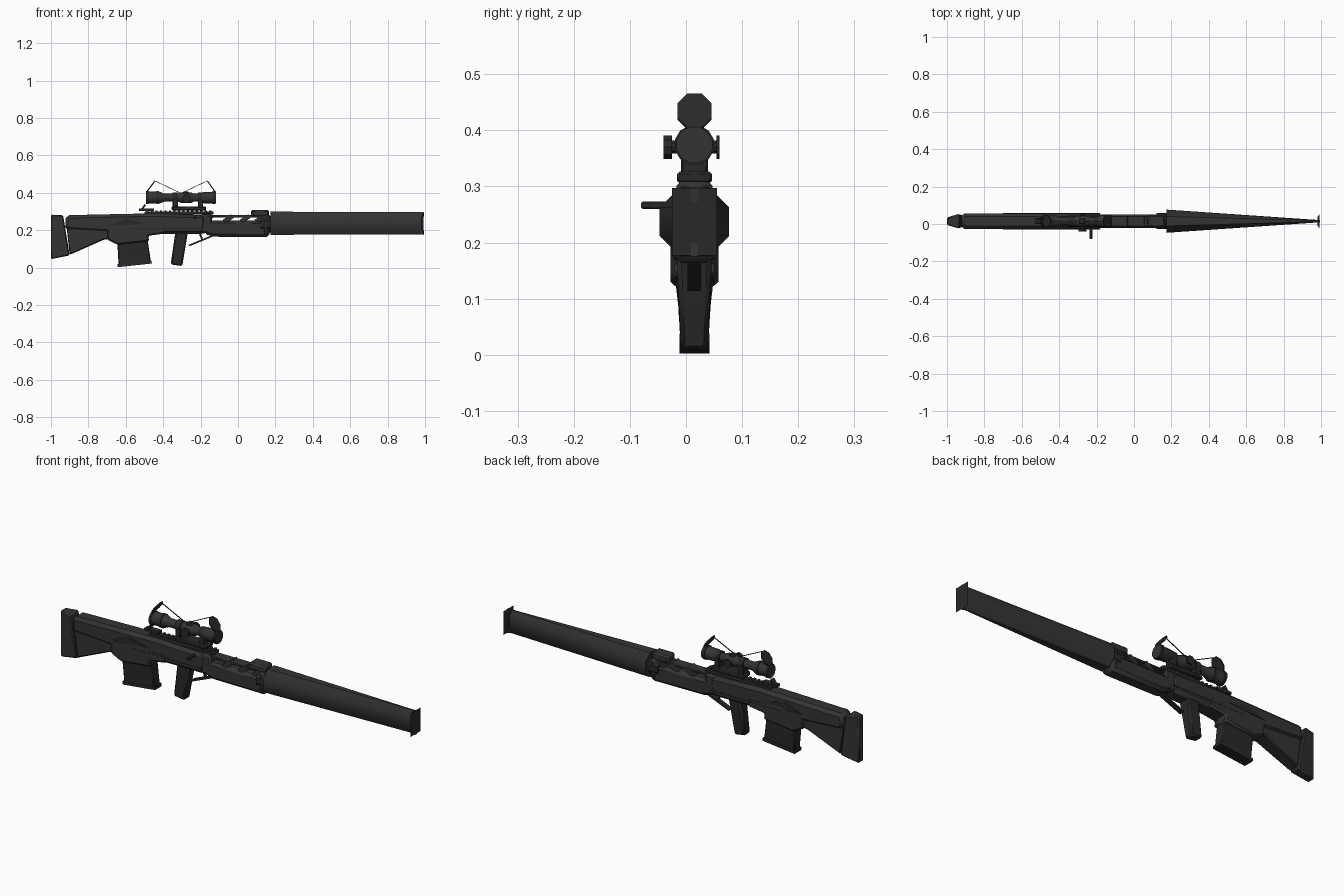
import bpy, bmesh, math
from mathutils import Vector

if "Cube" in bpy.data.objects:
    bpy.data.objects.remove(bpy.data.objects["Cube"])

YC = 0.015  # centre plane of the rifle


def material(name, v):
    m = bpy.data.materials.new(name)
    m.use_nodes = True
    m.diffuse_color = (v, v, v, 1)
    m.node_tree.nodes["Principled BSDF"].inputs["Base Color"].default_value = (v, v, v, 1)
    return m


GREY = material("dark grey", 0.034)
BLACK = material("soft black", 0.022)


def finish(name, bm, mat, bevel=0.0):
    bmesh.ops.recalc_face_normals(bm, faces=bm.faces)
    me = bpy.data.meshes.new(name)
    bm.to_mesh(me)
    bm.free()
    ob = bpy.data.objects.new(name, me)
    bpy.context.collection.objects.link(ob)
    me.materials.append(mat)
    if bevel:
        b = ob.modifiers.new("bevel", "BEVEL")
        b.width, b.segments, b.limit_method = bevel, 1, "ANGLE"
    bpy.ops.object.select_all(action="DESELECT")
    ob.select_set(True)
    bpy.context.view_layer.objects.active = ob
    bpy.ops.object.shade_smooth_by_angle(angle=math.radians(35))
    return ob


def prism(name, pts, half, mat=GREY, bevel=0.0, y=YC, taper=None):
    """Side profile in x, z given thickness; taper(x, z) scales the width."""
    bm = bmesh.new()
    sides = []
    for s in (-1, 1):
        sides.append([bm.verts.new((x, y + s * half * (taper(x, z) if taper else 1), z))
                      for x, z in pts])
    bm.faces.new(sides[0])
    bm.faces.new(sides[1][::-1])
    n = len(pts)
    for i in range(n):
        j = (i + 1) % n
        bm.faces.new((sides[0][i], sides[0][j], sides[1][j], sides[1][i]))
    return finish(name, bm, mat, bevel)


def box(name, x0, x1, z0, z1, half, mat=GREY, bevel=0.0, y=YC):
    return prism(name, [(x0, z0), (x1, z0), (x1, z1), (x0, z1)], half, mat, bevel, y)


def strut(name, a, b, w, half, mat=BLACK):
    a, b = Vector(a), Vector(b)
    d = (b - a).normalized()
    n = Vector((-d.y, d.x)) * w / 2
    return prism(name, [a - n, b - n, b + n, a + n], half, mat)


def tube(name, rings, z, sides, mat=GREY, y=YC):
    """Loft along x; every ring is (x, half width, half height)."""
    bm = bmesh.new()
    loops = []
    for x, ry, rz in rings:
        loops.append([bm.verts.new((x, y + ry * math.cos((i + 0.5) * math.tau / sides),
                                    z + rz * math.sin((i + 0.5) * math.tau / sides)))
                      for i in range(sides)])
    for a, b in zip(loops, loops[1:]):
        for i in range(sides):
            j = (i + 1) % sides
            bm.faces.new((a[i], a[j], b[j], b[i]))
    bm.faces.new(loops[0])
    bm.faces.new(loops[-1])
    return finish(name, bm, mat)


def knob(name, x, z, r, y0, y1, sides=10, mat=BLACK):
    pts = [(x + r * math.cos(i * math.tau / sides), z + r * math.sin(i * math.tau / sides))
           for i in range(sides)]
    return prism(name, pts, abs(y1 - y0) / 2, mat, 0, (y0 + y1) / 2)


# Stock and receiver
prism("butt_pad", [(-1, .045), (-.9, .065), (-.935, .28), (-1, .283)], .04, GREY, .006,
      taper=lambda x, z: .5 if x < -.97 else (.7 if z < .1 else 1))
prism("stock_upper", [(-.925, .2), (-.6, .18), (-.48, .18), (-.18, .18), (-.17, .28),
                      (-.45, .29), (-.6, .287), (-.92, .28)], .042, GREY, .016)
prism("stock_lower", [(-.9, .068), (-.715, .15), (-.69, .152), (-.6, .19), (-.6, .25), (-.92, .25)],
      .036, GREY, .006, taper=lambda x, z: .75 if z < .1 else 1)
prism("magazine_well", [(-.7, .15), (-.645, .122), (-.475, .14), (-.48, .17), (-.39, .182),
                        (-.39, .23), (-.7, .23)], .043, GREY, .008)
prism("receiver_front", [(-.2, .18), (-.14, .19), (-.14, .282), (-.2, .285)], .037, GREY, .01)
for s in (-1, 1):
    prism("stock_side_recess", [(-.7, .222), (-.49, .236), (-.6, .262)], .002, BLACK, 0, YC + s * .042)
    box("receiver_seam", -.58, -.18, .207, .211, .002, BLACK, 0, YC + s * .042)

# Magazine, grip and trigger
prism("magazine", [(-.645, .13), (-.638, .006), (-.465, .026), (-.485, .16)], .031, BLACK, .005,
      taper=lambda x, z: .78 if z < .1 else 1)
prism("magazine_floor", [(-.645, .018), (-.642, .002), (-.46, .022), (-.463, .038)], .027, BLACK)
prism("grip", [(-.335, .19), (-.36, .017), (-.298, .008), (-.268, .19)], .032, BLACK, .008,
      taper=lambda x, z: .75 if z < .1 else 1)
strut("trigger_guard", (-.262, .118), (-.14, .168), .009, .012)
strut("trigger", (-.205, .185), (-.19, .145), .01, .006)

# Forend with open upper lattice
prism("forend", [(-.18, .18), (-.13, .165), (.168, .163), (.168, .25), (-.18, .252)], .037, GREY, .014)
box("forend_top_rail", -.18, .17, .268, .28, .028, GREY, .003)
for x in (-.16, -.05, .04, .12):
    strut("forend_brace", (x - .025, .245), (x + .02, .275), .024, .028, GREY)
box("front_block", .07, .165, .272, .309, .032, GREY, .008)
box("forend_collar", .13, .17, .17, .285, .042, GREY, .015)

# Barrel and long wedge-shaped muzzle sleeve
tube("barrel_joint", [(.12, .045, .045), (.2, .045, .045)], .232, 10, BLACK)
tube("muzzle_sleeve", [(.175, .067, .067), (.985, .007, .064)], .237, 8)
prism("muzzle_edge", [(.975, .18), (.995, .175), (.99, .235), (.995, .297), (.975, .294)], .006)
tube("muzzle_fin", [(.982, .034, .05), (.993, .057, .085)], .237, 4, BLACK).scale = (1, 1, 1)

# Rail, sight and scope mount
box("top_rail", -.5, -.13, .285, .3, .022, GREY, .003)
for i in range(15):
    box("rail_tooth", -.49 + i * .024, -.478 + i * .024, .298, .305, .02)
box("rear_sight_base", -.53, -.45, .303, .316, .016, BLACK)
strut("rear_sight_leaf", (-.515, .31), (-.495, .337), .01, .012)
box("scope_mount", -.355, -.17, .305, .327, .031, BLACK, .005)
for x in (-.335, -.2):
    box("mount_post", x - .014, x + .014, .32, .37, .024, BLACK, .004)
    tube("mount_ring", [(x - .014, .028, .028), (x + .014, .028, .028)], .375, 12, BLACK)

# Scope
tube("scope", [(-.493, .033, .033), (-.42, .033, .033), (-.395, .022, .022), (-.32, .022, .022),
               (-.305, .029, .029), (-.25, .029, .029), (-.235, .022, .022), (-.205, .022, .022),
               (-.185, .031, .031), (-.117, .033, .033)], .374, 12)
for x in (-.485, -.43, -.13):
    tube("scope_band", [(x - .006, .036, .036), (x + .006, .036, .036)], .374, 12, BLACK)
box("top_turret", -.295, -.262, .38, .407, .016, BLACK, .004)
knob("side_turret_right", -.275, .37, .022, -.04, -.025)
knob("turret_stem", -.275, .37, .012, -.03, .06)
knob("side_turret_left", -.275, .37, .022, .054, .06)

# Flipped-up lens covers and their cords
for x0, x1 in ((-.49, -.443), (-.12, -.165)):
    bm = bmesh.new()
    a, b = Vector((x0, YC, .402)), Vector((x1, YC, .465))
    mid, up = (a + b) / 2, (b - a) / 2
    n = Vector((up.z, 0, -up.x)).normalized() * .003
    rims = [[bm.verts.new(mid + s * n + up * math.sin((i + .5) * math.tau / 8) * 1.05
                          + Vector((0, .033 * math.cos((i + .5) * math.tau / 8), 0)))
             for i in range(8)] for s in (-1, 1)]
    for rim in rims:
        bm.faces.new(rim)
    for i in range(8):
        j = (i + 1) % 8
        bm.faces.new((rims[0][i], rims[0][j], rims[1][j], rims[1][i]))
    finish("lens_cover", bm, BLACK)
    strut("cover_cord", (x1, .463), (-.305, .397), .003, .002)

# Bolt handle
box("bolt_handle", -.238, -.222, .26, .273, .03, BLACK, .003, -.05)
